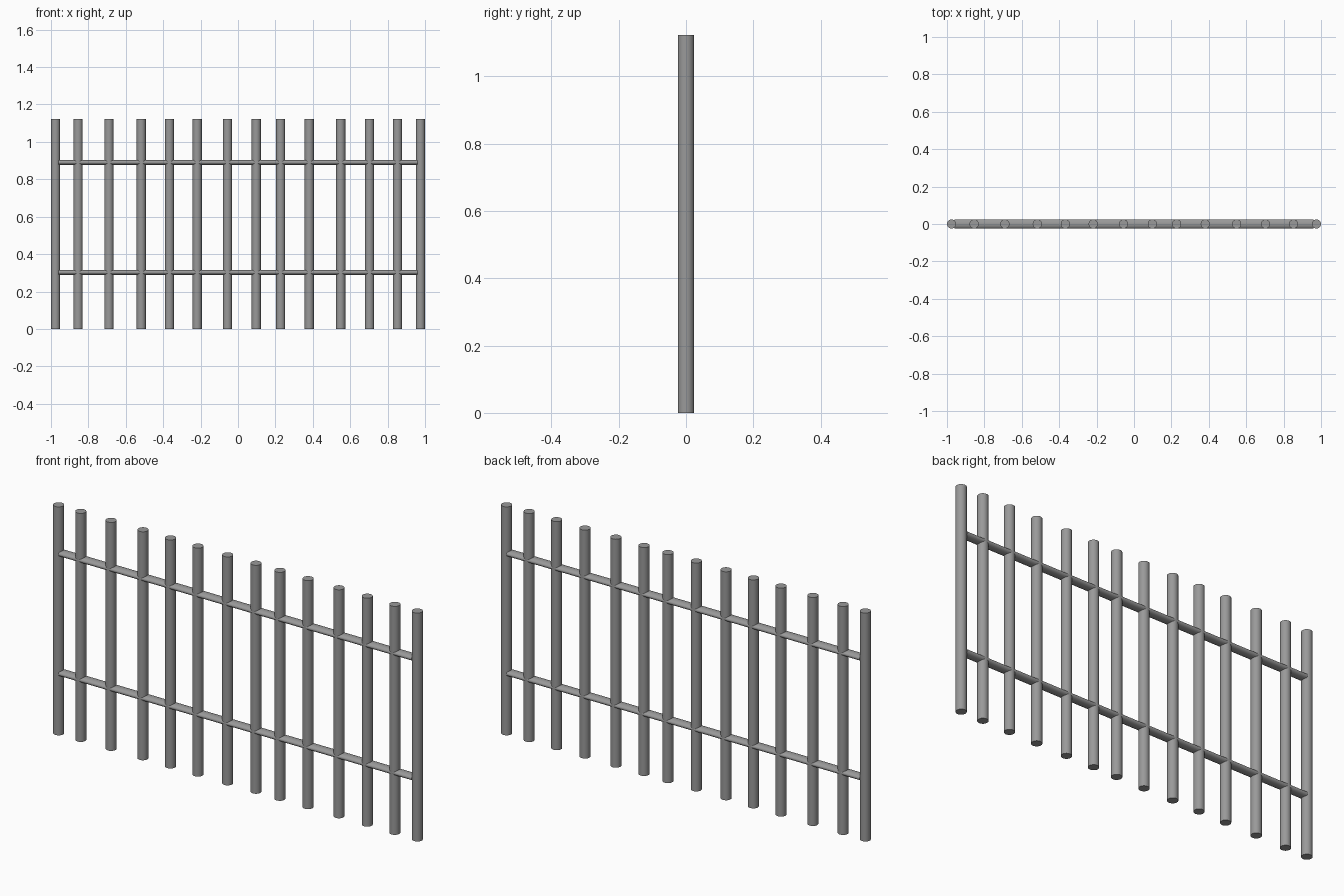
import bpy
import math

if "Cube" in bpy.data.objects:
    bpy.data.objects.remove(bpy.data.objects["Cube"], do_unlink=True)

# Single grey metal
metal = bpy.data.materials.new("grey_metal")
metal.use_nodes = True
GREY = (0.32, 0.32, 0.32, 1)
metal.diffuse_color = GREY
metal.node_tree.nodes["Principled BSDF"].inputs["Base Color"].default_value = GREY

HEIGHT = 1.123
RADIUS = 0.0245


def rod(name, length, location, rotation=(0, 0, 0), flatten=1.0):
    """Capped round bar; flatten squashes its local x axis."""
    bpy.ops.mesh.primitive_cylinder_add(vertices=32, radius=RADIUS, depth=length,
                                        location=location, rotation=rotation)
    obj = bpy.context.object
    obj.name = name
    obj.scale.x = flatten
    bpy.ops.object.transform_apply(location=False, rotation=True, scale=True)
    obj.data.materials.append(metal)
    bpy.ops.object.shade_smooth_by_angle(angle=math.radians(40))
    return obj


# Upright posts, unevenly spaced
post_x = [-0.9755, -0.855, -0.69, -0.517, -0.367, -0.218, -0.056,
          0.098, 0.228, 0.381, 0.549, 0.703, 0.853, 0.9755]
for i, x in enumerate(post_x, 1):
    rod(f"post_{i}", HEIGHT, (x, 0, HEIGHT / 2))

# Flattened horizontal rails, ending inside the outer posts
for name, z in (("lower_rail", 0.302), ("upper_rail", 0.89)):
    rod(name, 1.92, (0, 0, z), (0, math.pi / 2, 0), flatten=0.57)
